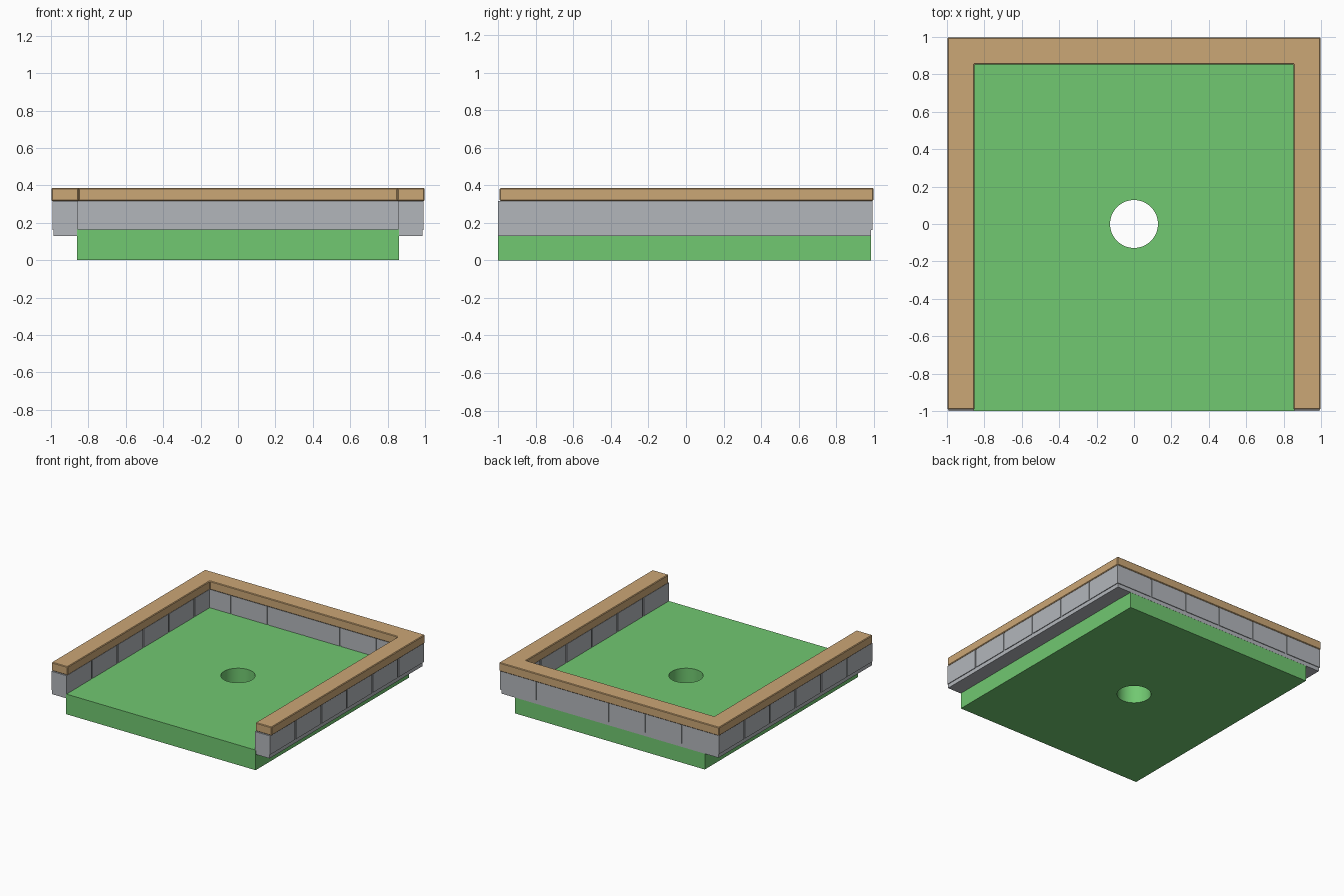
import bpy, bmesh, math
from mathutils import Vector

cube = bpy.data.objects.get("Cube")
if cube:
    bpy.data.objects.remove(cube, do_unlink=True)


def material(name, rgb):
    m = bpy.data.materials.new(name)
    m.use_nodes = True
    m.diffuse_color = (*rgb, 1)
    m.node_tree.nodes["Principled BSDF"].inputs["Base Color"].default_value = (*rgb, 1)
    return m


GREEN = material("turf green", (0.165, 0.58, 0.165))
GREY = material("stone grey", (0.45, 0.47, 0.50))
WOOD = material("light wood", (0.60, 0.385, 0.18))


def finish(name, bm, mat):
    bmesh.ops.recalc_face_normals(bm, faces=bm.faces)
    mesh = bpy.data.meshes.new(name)
    bm.to_mesh(mesh)
    bm.free()
    mesh.materials.append(mat)
    ob = bpy.data.objects.new(name, mesh)
    bpy.context.collection.objects.link(ob)
    return ob


def add_box(bm, lo, hi):
    lo, hi = Vector(lo), Vector(hi)
    verts = bmesh.ops.create_cube(bm, size=1)["verts"]
    for v in verts:
        v.co = (lo + hi) / 2 + v.co * (hi - lo)


def prism(name, loops, z0, z1, mat):
    """Extrude a flat outline, with any further loops cut as holes."""
    bm = bmesh.new()
    edges = []
    for loop in loops:
        vs = [bm.verts.new((x, y, z0)) for x, y in loop]
        edges += [bm.edges.new((a, b)) for a, b in zip(vs, vs[1:] + vs[:1])]
    if len(loops) > 1:
        bmesh.ops.triangle_fill(bm, edges=edges, use_beauty=True)
    else:
        bm.faces.new(vs)
    out = bmesh.ops.extrude_face_region(bm, geom=bm.faces[:])["geom"]
    top = [v for v in out if isinstance(v, bmesh.types.BMVert)]
    bmesh.ops.translate(bm, verts=top, vec=(0, 0, z1 - z0))
    return finish(name, bm, mat)


# Turf slab with a round hole through it
W, FRONT, BACK = 0.86, -1.0, 0.985
SIDES, R = 48, 0.128
hole = [(R * math.cos(t), R * math.sin(t))
        for t in (2 * math.pi * i / SIDES for i in range(SIDES))]
slab = prism("turf_slab", [[(-W, FRONT), (W, FRONT), (W, BACK), (-W, BACK)], hole],
             0, 0.165, GREEN)
bpy.ops.object.select_all(action='DESELECT')
slab.select_set(True)
bpy.context.view_layer.objects.active = slab
bpy.ops.object.shade_smooth_by_angle(angle=math.radians(30))

# Plain wall core, seen as the base course and in the joints
BASE, COURSE, TOP = 0.13, 0.162, 0.316
IN, OUT = 0.862, 0.986
bm = bmesh.new()
for s in (-1, 1):
    x0, x1 = sorted((s * IN, s * OUT))
    add_box(bm, (x0, FRONT, BASE), (x1, IN, TOP))
add_box(bm, (-OUT, IN, BASE), (OUT, OUT, TOP))
finish("wall_core", bm, GREY)

# Stone blocks standing slightly proud of the core
PROUD, GAP, COUNT = 0.006, 0.014, 6
b_in, b_out = IN - PROUD, OUT + PROUD


def spans(start, end):
    step = (end - start) / COUNT
    for i in range(COUNT):
        yield (start + i * step + (GAP / 2 if i else 0),
               start + (i + 1) * step - (GAP / 2 if i < COUNT - 1 else 0))


bm = bmesh.new()
for s in (-1, 1):
    x0, x1 = sorted((s * b_in, s * b_out))
    for a, b in spans(FRONT, b_out):
        add_box(bm, (x0, a, COURSE), (x1, min(b, b_in), TOP))
finish("side_blocks", bm, GREY)
bm = bmesh.new()
for a, b in spans(-b_out, b_out):
    add_box(bm, (a, b_in, COURSE), (b, b_out, TOP))
finish("back_blocks", bm, GREY)

# Wooden coping around three sides, with softened edges
CI, CO, CF = 0.853, 0.998, -0.992
outline = [(-CO, CF), (-CI, CF), (-CI, CI), (CI, CI),
           (CI, CF), (CO, CF), (CO, CO), (-CO, CO)]
cap = prism("wooden_coping", [outline], TOP, 0.386, WOOD)
bev = cap.modifiers.new("soft edges", 'BEVEL')
bev.width = 0.005
bev.segments = 1
